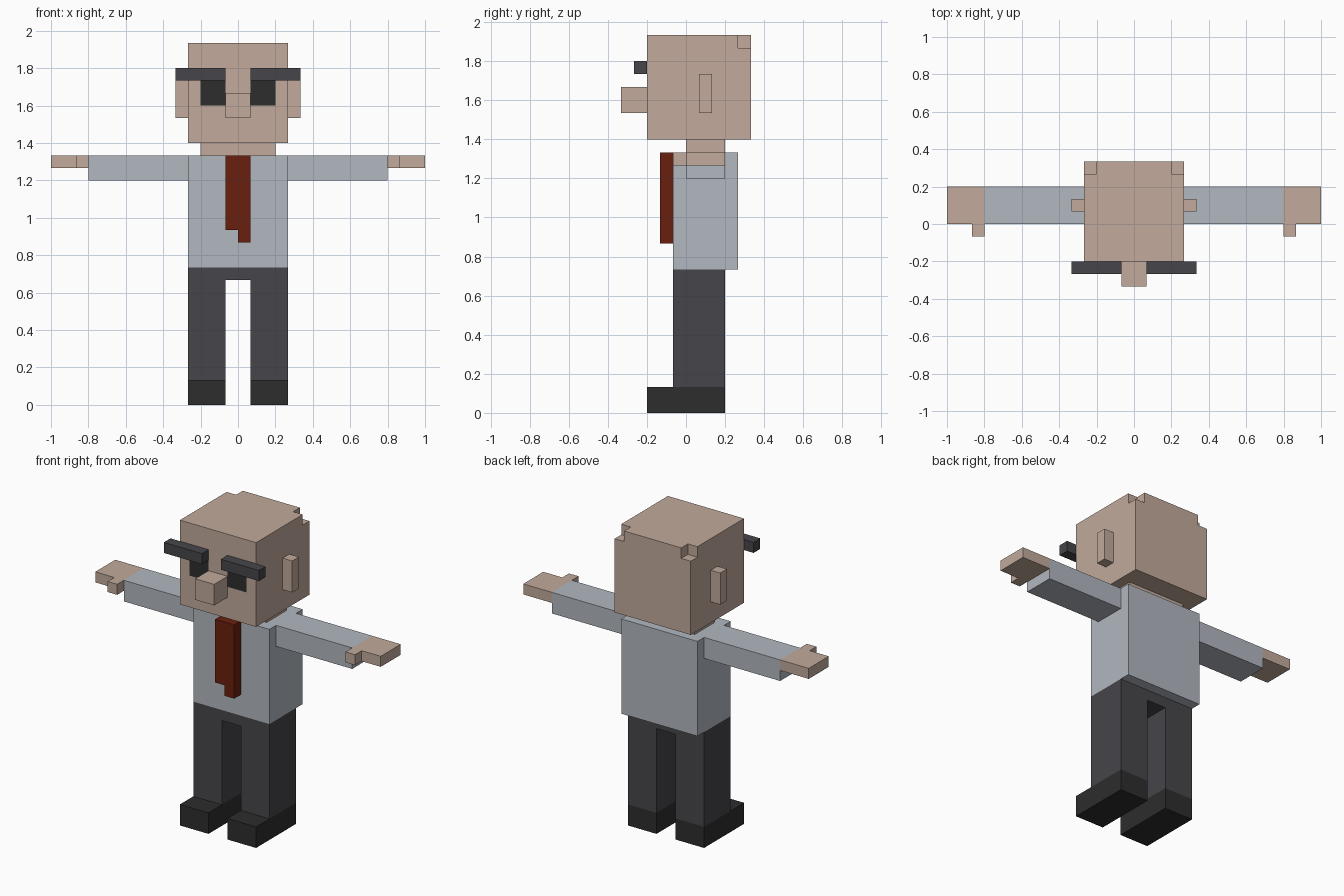
import bpy, bmesh
from mathutils import Vector

default = bpy.data.objects.get("Cube")
if default:
    bpy.data.objects.remove(default, do_unlink=True)

U = 1 / 15  # size of one block


def material(name, rgb):
    lin = [((c / 255 + 0.055) / 1.055) ** 2.4 for c in rgb] + [1.0]
    m = bpy.data.materials.new(name)
    m.use_nodes = True
    m.diffuse_color = lin
    m.node_tree.nodes["Principled BSDF"].inputs["Base Color"].default_value = lin
    return m


SKIN = material("skin", (194, 170, 156))
SHIRT = material("shirt_grey", (178, 184, 192))
CHARCOAL = material("charcoal", (70, 69, 74))
BLACK = material("soft_black", (45, 45, 45))
RED = material("tie_red", (106, 32, 14))


def finish(name, bm, *mats):
    """Turn a block-unit bmesh into a scaled object."""
    bmesh.ops.recalc_face_normals(bm, faces=bm.faces[:])
    bmesh.ops.scale(bm, vec=(U, U, U), verts=bm.verts[:])
    mesh = bpy.data.meshes.new(name)
    bm.to_mesh(mesh)
    bm.free()
    for m in mats:
        mesh.materials.append(m)
    obj = bpy.data.objects.new(name, mesh)
    bpy.context.collection.objects.link(obj)
    return obj


def prism(name, outline, axis, lo, hi, mat, side=1):
    """Extrude a flat outline along y or z; side=-1 mirrors it in x."""
    bm = bmesh.new()
    if axis == "y":
        pts = [(side * a, lo, b) for a, b in outline]
        move = (0, hi - lo, 0)
    else:
        pts = [(side * a, b, lo) for a, b in outline]
        move = (0, 0, hi - lo)
    face = bm.faces.new([bm.verts.new(p) for p in pts])
    new = bmesh.ops.extrude_face_region(bm, geom=[face])["geom"]
    bmesh.ops.translate(bm, vec=move,
                        verts=[v for v in new if isinstance(v, bmesh.types.BMVert)])
    # The extrude may drop or keep the first cap; keep the solid closed
    bmesh.ops.holes_fill(bm, edges=[e for e in bm.edges if e.is_boundary], sides=0)
    return finish(name, bm, mat)


def box(name, x, y, z, mat, side=1):
    outline = [(x[0], y[0]), (x[1], y[0]), (x[1], y[1]), (x[0], y[1])]
    return prism(name, outline, "z", z[0], z[1], mat, side)


def build_head():
    bm = bmesh.new()
    bmesh.ops.create_cube(bm, size=8)
    bmesh.ops.translate(bm, vec=(0, 1, 25), verts=bm.verts[:])
    # Cuts for the eyes and the back corner notches
    cuts = [((1, 0, 0), x) for x in (-3, -1, 1, 3)]
    cuts += [((0, 0, 1), z) for z in (24, 26, 28)] + [((0, 1, 0), 4)]
    for n, d in cuts:
        bmesh.ops.bisect_plane(bm, geom=bm.verts[:] + bm.edges[:] + bm.faces[:],
                               plane_co=Vector(n) * d, plane_no=n)
    # Eyes as flush faces on the front
    for f in bm.faces:
        c = f.calc_center_median()
        f.material_index = int(c.y < -2.99 and 1 < abs(c.x) < 3 and 24 < c.z < 26)

    # Notch one block out of each upper back corner
    def at(*p):
        return min(bm.verts, key=lambda v: (v.co - Vector(p)).length)

    for s in (-1, 1):
        bmesh.ops.delete(bm, geom=[at(4 * s, 5, 29)], context="VERTS")
        a, b, c = at(4 * s, 4, 28), at(4 * s, 5, 28), at(3 * s, 5, 28)
        d, e, f = at(3 * s, 5, 29), at(3 * s, 4, 29), at(4 * s, 4, 29)
        inner = bm.verts.new((3 * s, 4, 28))
        for quad in ((inner, a, b, c), (inner, c, d, e), (inner, e, f, a)):
            bm.faces.new(quad)
    finish("head", bm, SKIN, BLACK)


# Head and face
build_head()
box("nose", (-1, 1), (-5, -3), (23, 25), SKIN)
box("neck", (-3, 3), (0, 3), (20, 21), SKIN)

# Clothed body
box("shirt_body", (-4, 4), (-1, 4), (11, 20), SHIRT)
prism("tie", [(-1, 20), (-1, 14), (0, 14), (0, 13), (1, 13), (1, 20)],
      "y", -2, -1, RED)
prism("trousers", [(-4, 2), (-1, 2), (-1, 10), (1, 10), (1, 2), (4, 2), (4, 11), (-4, 11)],
      "y", -1, 3, CHARCOAL)

# Paired parts
for word, s in (("left", 1), ("right", -1)):
    box(word + "_ear", (4, 5), (1, 2), (23, 26), SKIN, s)
    box(word + "_eyebrow", (1, 5), (-4, -3), (26, 27), CHARCOAL, s)
    box(word + "_sleeve", (4, 12), (0, 3), (18, 20), SHIRT, s)
    prism(word + "_hand", [(12, 3), (15, 3), (15, 0), (13, 0), (13, -1), (12, -1)],
          "z", 19, 20, SKIN, s)
    box(word + "_shoe", (1, 4), (-3, 3), (0, 2), BLACK, s)
